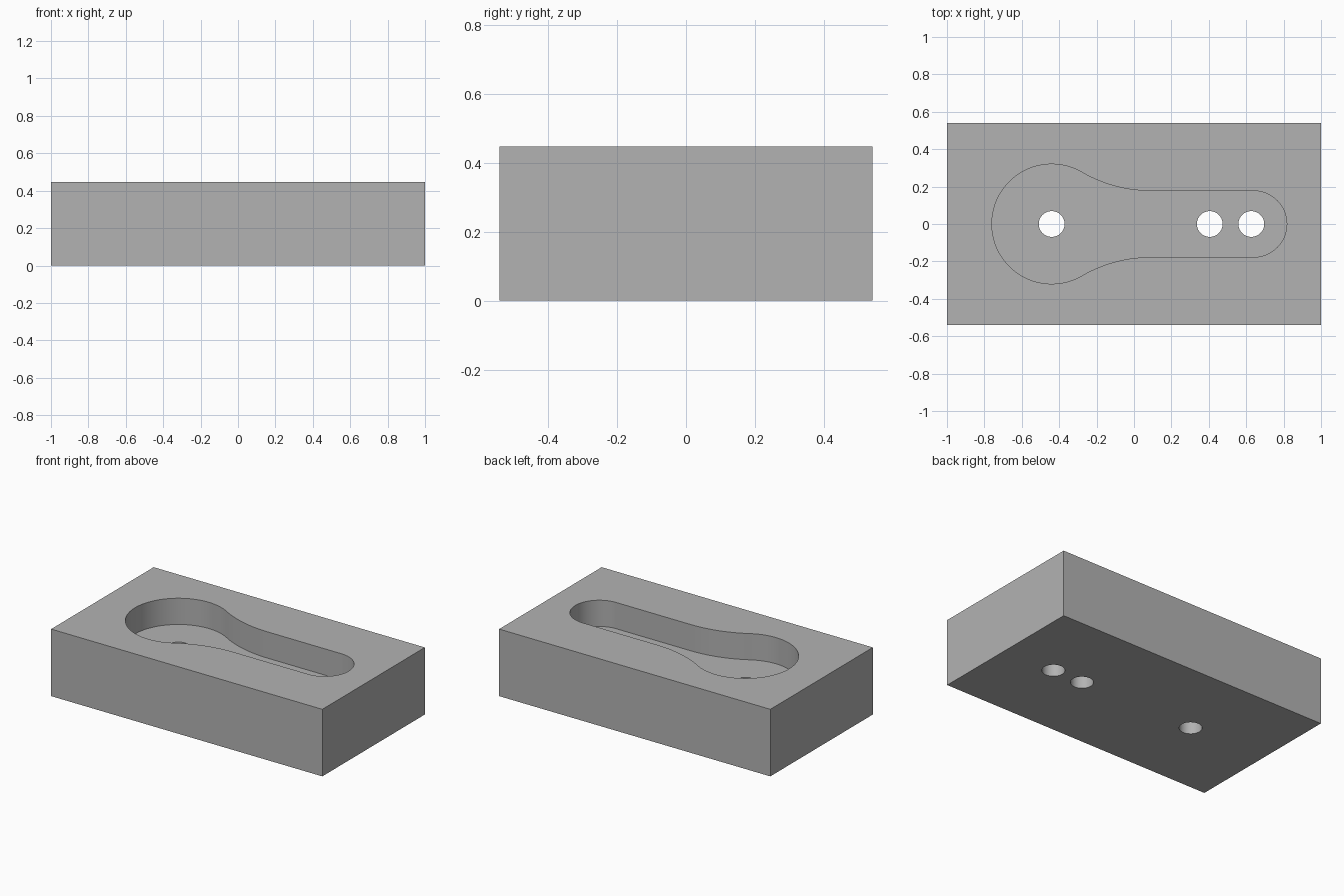
import bpy, bmesh
from math import pi, cos, sin, atan2

if "Cube" in bpy.data.objects:
    bpy.data.objects.remove(bpy.data.objects["Cube"])

LENGTH, WIDTH, HEIGHT = 2.0, 1.08, 0.447
FLOOR = 0.272                       # height of the pocket floor
BIG_X, BIG_R = -0.44, 0.32          # round end of the pocket
SLOT_X, SLOT_R = 0.64, 0.177        # narrow end of the pocket
FILLET_X = 0.09                     # where the blend meets the straight side
HOLES, HOLE_R = (-0.44, 0.405, 0.627), 0.069

grey = bpy.data.materials.new("plain grey")
grey.use_nodes = True
colour = (0.45, 0.45, 0.45, 1)
grey.diffuse_color = colour
grey.node_tree.nodes["Principled BSDF"].inputs["Base Color"].default_value = colour


def arc(cx, cy, r, start, end, steps):
    angles = [start + (end - start) * i / steps for i in range(steps + 1)]
    return [(cx + r * cos(a), cy + r * sin(a)) for a in angles]


def prism(name, outline, low, high):
    """Extrude a flat outline between two heights."""
    bm = bmesh.new()
    face = bm.faces.new([bm.verts.new((x, y, low)) for x, y in outline])
    top = bmesh.ops.extrude_face_region(bm, geom=[face])["geom"]
    verts = [v for v in top if isinstance(v, bmesh.types.BMVert)]
    bmesh.ops.translate(bm, verts=verts, vec=(0, 0, high - low))
    bmesh.ops.recalc_face_normals(bm, faces=bm.faces)
    mesh = bpy.data.meshes.new(name)
    bm.to_mesh(mesh)
    bm.free()
    mesh.materials.append(grey)
    obj = bpy.data.objects.new(name, mesh)
    bpy.context.collection.objects.link(obj)
    return obj


# Block
x, y = LENGTH / 2, WIDTH / 2
block = prism("block", [(-x, -y), (x, -y), (x, y), (-x, y)], 0, HEIGHT)

# Pocket outline: upper half from narrow end to round end, then mirrored
dx = FILLET_X - BIG_X
fillet_r = (dx**2 + SLOT_R**2 - BIG_R**2) / (2 * (BIG_R - SLOT_R))
fillet_y = SLOT_R + fillet_r
tangent = atan2(fillet_y, dx)
half = arc(SLOT_X, 0, SLOT_R, 0, pi / 2, 16)
half += arc(FILLET_X, fillet_y, fillet_r, -pi / 2, tangent - pi, 14)
half += arc(BIG_X, 0, BIG_R, tangent, pi, 32)[1:]
outline = half + [(px, -py) for px, py in reversed(half[1:-1])]
cutters = [prism("pocket_cutter", outline, FLOOR, HEIGHT + 0.1)]

# Through holes
for hx in HOLES:
    cutters.append(prism("hole_cutter", arc(hx, 0, HOLE_R, 0, 2 * pi, 48)[:-1], -0.1, FLOOR + 0.05))

# Cut the pocket and holes out of the block
bpy.ops.object.select_all(action="DESELECT")
block.select_set(True)
bpy.context.view_layer.objects.active = block
for cutter in cutters:
    cutter.hide_render = True
    cut = block.modifiers.new(cutter.name, "BOOLEAN")
    cut.operation, cut.solver, cut.object = "DIFFERENCE", "EXACT", cutter
    bpy.ops.object.modifier_apply(modifier=cut.name)
    bpy.data.objects.remove(cutter)

bpy.ops.object.shade_smooth_by_angle(angle=pi / 6)
